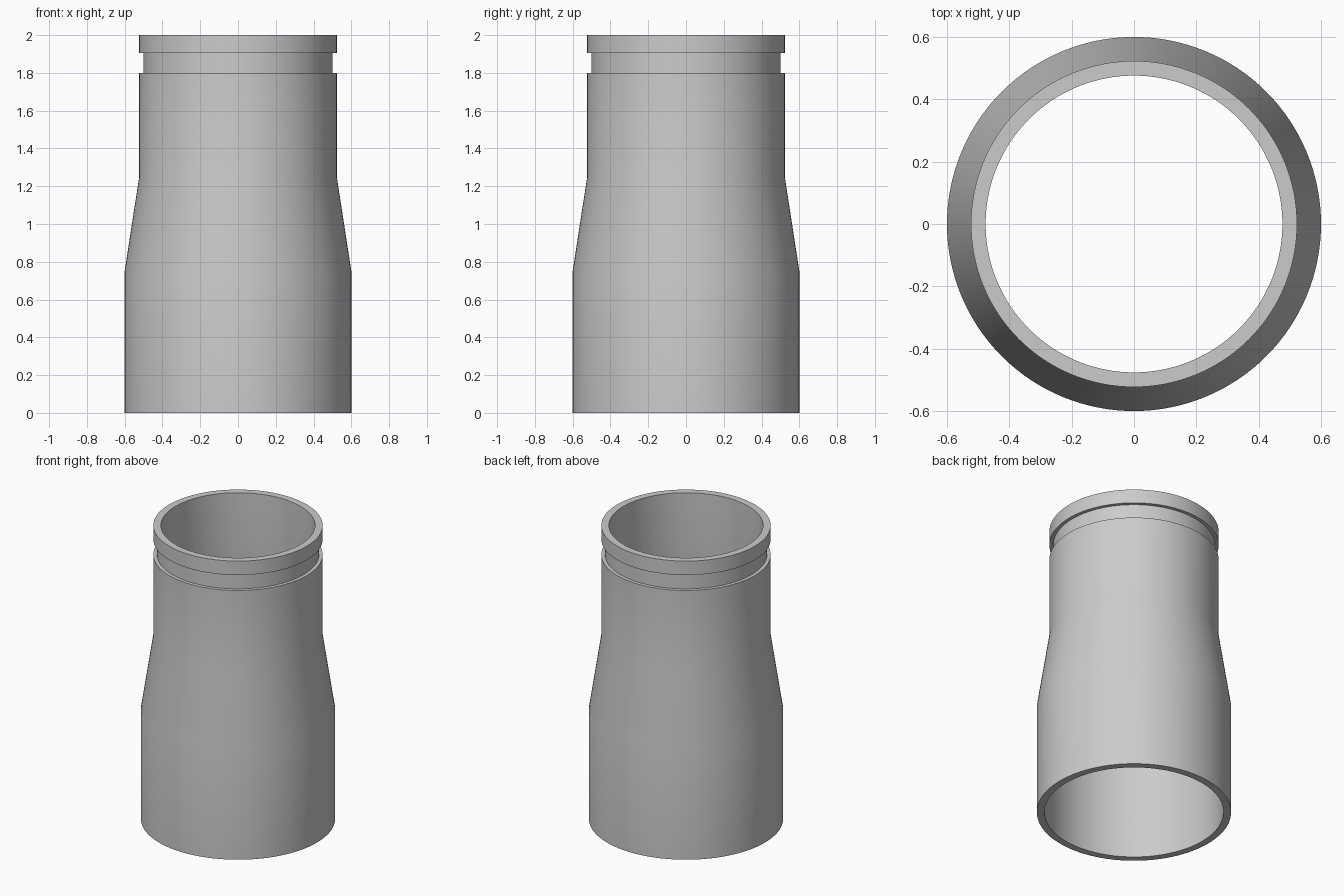
import bpy
import bmesh
import math

cube = bpy.data.objects.get("Cube")
if cube:
    bpy.data.objects.remove(cube, do_unlink=True)

# Plain grey metal
grey = bpy.data.materials.new("plain_grey")
grey.use_nodes = True
colour = (0.6, 0.6, 0.6, 1)
grey.diffuse_color = colour
grey.node_tree.nodes["Principled BSDF"].inputs["Base Color"].default_value = colour

SIDES = 128
WALL = 0.047
WIDE, NARROW, GROOVE = 0.6, 0.523, 0.5
TAPER_LOW, TAPER_HIGH = 0.75, 1.25

# Closed wall section as (radius, height): outside upwards, then bore downwards
section = [
    (WIDE, 0), (WIDE, TAPER_LOW), (NARROW, TAPER_HIGH),
    (NARROW, 1.8), (GROOVE, 1.8), (GROOVE, 1.905), (NARROW, 1.905), (NARROW, 2),
    (NARROW - WALL, 2), (NARROW - WALL, TAPER_HIGH),
    (WIDE - WALL, TAPER_LOW), (WIDE - WALL, 0),
]

# Revolve the section into a hollow sleeve
bm = bmesh.new()
rings = []
for i in range(SIDES):
    a = math.tau * i / SIDES
    rings.append([bm.verts.new((r * math.cos(a), r * math.sin(a), z)) for r, z in section])
for i, ring in enumerate(rings):
    following = rings[(i + 1) % SIDES]
    for j in range(len(section)):
        k = (j + 1) % len(section)
        bm.faces.new((ring[j], following[j], following[k], ring[k]))
bmesh.ops.recalc_face_normals(bm, faces=bm.faces)

mesh = bpy.data.meshes.new("reducer_sleeve")
bm.to_mesh(mesh)
bm.free()
mesh.materials.append(grey)
sleeve = bpy.data.objects.new("reducer_sleeve", mesh)
bpy.context.collection.objects.link(sleeve)

# Smooth round walls, crisp rims and groove edges
bpy.ops.object.select_all(action="DESELECT")
sleeve.select_set(True)
bpy.context.view_layer.objects.active = sleeve
bpy.ops.object.shade_smooth_by_angle(angle=math.radians(30))
